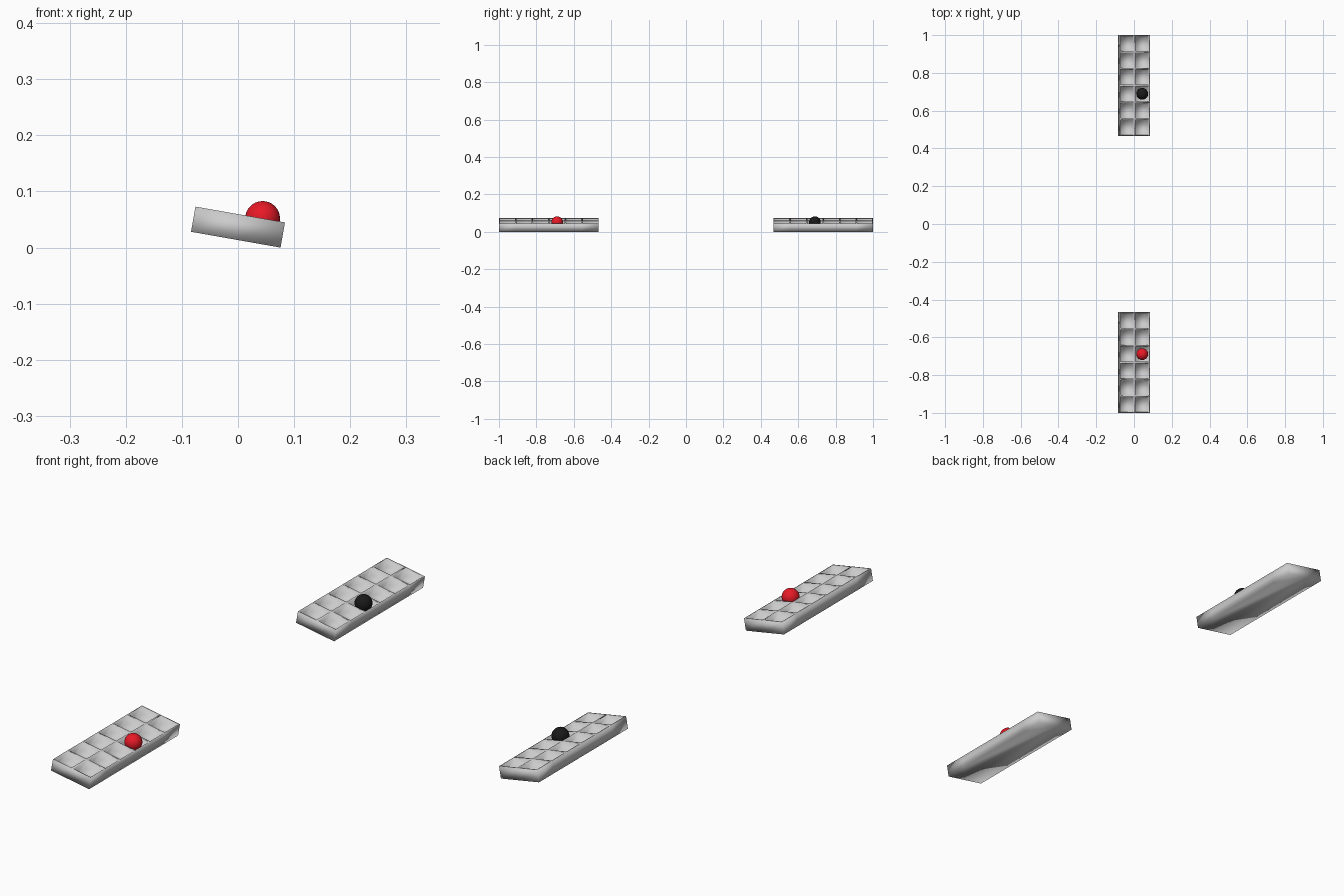
import bpy, bmesh
from math import radians, sin, cos
from mathutils import Matrix, Vector

if "Cube" in bpy.data.objects:
    bpy.data.objects.remove(bpy.data.objects["Cube"])

WIDTH, LENGTH, HEIGHT = 0.162, 0.533, 0.0455
RIM, DEPTH, BALL_R = 0.006, 0.031, 0.031
TILT = radians(10)
CENTRE_Z = (WIDTH * sin(TILT) + HEIGHT * cos(TILT)) / 2
CENTRE_Y = 1 - LENGTH / 2


def material(name, colour):
    mat = bpy.data.materials.new(name)
    mat.diffuse_color = (*colour, 1)
    mat.use_nodes = True
    mat.node_tree.nodes["Principled BSDF"].inputs["Base Color"].default_value = mat.diffuse_color
    return mat


def add_object(name, bm, matrix, mat=None):
    for face in bm.faces:
        face.smooth = True
    mesh = bpy.data.meshes.new(name)
    bm.to_mesh(mesh)
    bm.free()
    obj = bpy.data.objects.new(name, mesh)
    bpy.context.collection.objects.link(obj)
    obj.matrix_world = matrix
    if mat:
        mesh.materials.append(mat)
    return obj


def tray(name, matrix):
    # Top surface: two by six cells
    bm = bmesh.new()
    bmesh.ops.create_grid(bm, x_segments=2, y_segments=6, size=1)
    for v in bm.verts:
        v.co = (v.co.x * WIDTH / 2, v.co.y * LENGTH / 2, HEIGHT / 2)
    cells = list(bm.faces)
    # Outer walls and underside
    rim = [e for e in bm.edges if e.is_boundary]
    walls = bmesh.ops.extrude_edge_only(bm, edges=rim)["geom"]
    low = [g for g in walls if isinstance(g, bmesh.types.BMVert)]
    bmesh.ops.translate(bm, verts=low, vec=(0, 0, -HEIGHT))
    bmesh.ops.holes_fill(bm, edges=[e for e in bm.edges if e.is_boundary], sides=0)
    # Sunken square pockets: a rim around each cell, then steep walls down
    bmesh.ops.inset_individual(bm, faces=cells, thickness=RIM)
    bmesh.ops.inset_individual(bm, faces=cells, thickness=0.002, depth=0)
    for face in cells:
        for v in face.verts:
            v.co.z = HEIGHT / 2 - DEPTH
    bmesh.ops.recalc_face_normals(bm, faces=bm.faces)
    return add_object(name, bm, matrix)


def ball(name, matrix, mat):
    bm = bmesh.new()
    bmesh.ops.create_uvsphere(bm, u_segments=32, v_segments=16, radius=BALL_R)
    return add_object(name, bm, matrix, mat)


# Two tilted trays, each with a ball resting in a pocket
red = material("red", (0.8, 0.01, 0.02))
black = material("black", (0.01, 0.01, 0.01))
for side, prefix, mat in ((-1, "front", red), (1, "back", black)):
    place = (Matrix.Translation((0, side * CENTRE_Y, CENTRE_Z))
             @ Matrix.Rotation(TILT, 4, "Y"))
    tray(prefix + "_tray", place)
    pocket = Vector((WIDTH / 4, -side * LENGTH / 12, HEIGHT / 2 - DEPTH + BALL_R))
    ball(prefix + "_ball", place @ Matrix.Translation(pocket), mat)
